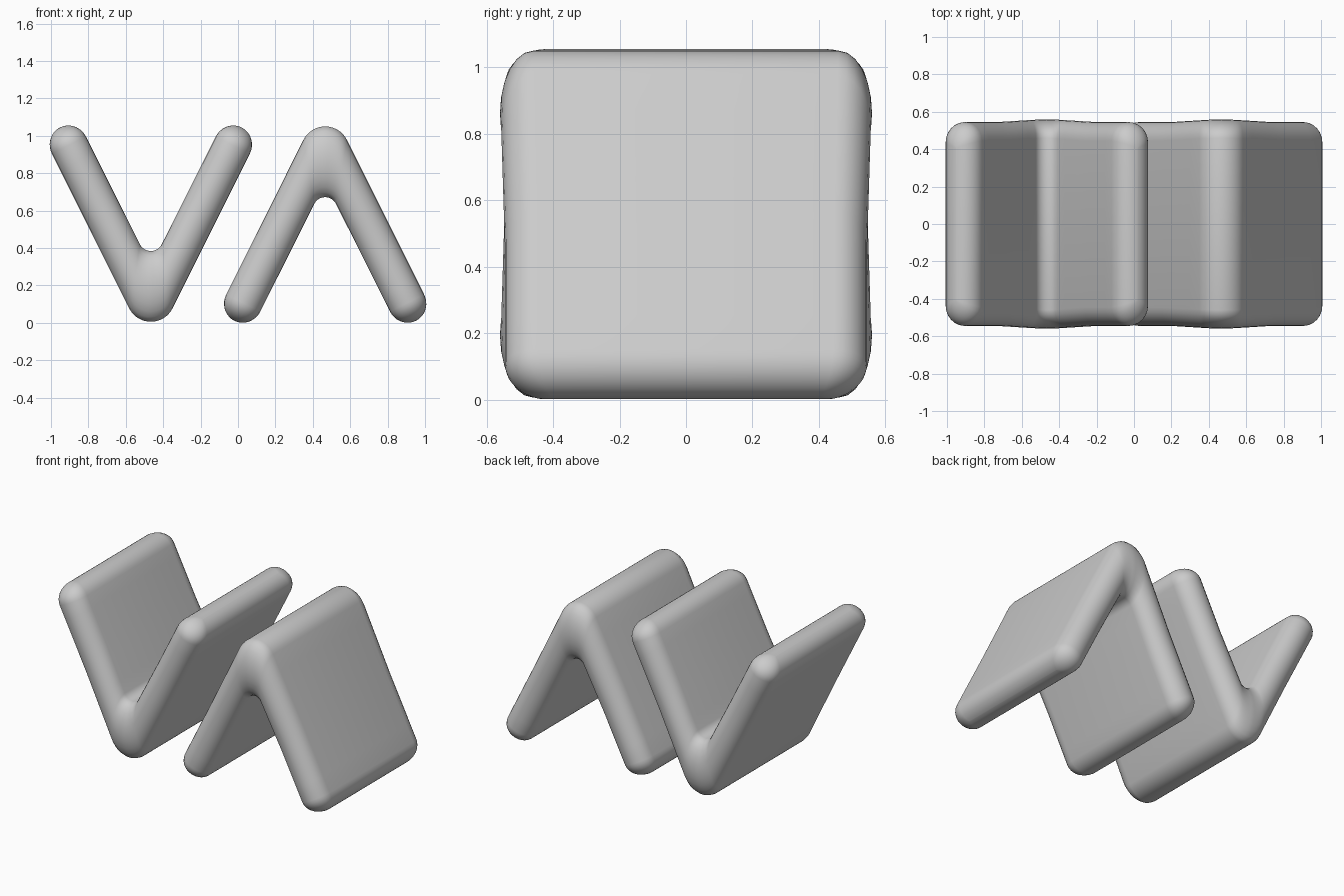
import bpy, bmesh, math
from mathutils import Vector

cube = bpy.data.objects.get("Cube")
if cube:
    bpy.data.objects.remove(cube)

grey = bpy.data.materials.new("plain grey")
grey.use_nodes = True
colour = (0.6, 0.6, 0.6, 1)
grey.diffuse_color = colour
grey.node_tree.nodes["Principled BSDF"].inputs["Base Color"].default_value = colour

HALF = 0.102                    # half thickness of the slab
HEIGHT = 1.056
TURN = math.atan(2)             # slope of each arm
ALONG = Vector((math.cos(TURN), math.sin(TURN)))
OUT = Vector((math.sin(TURN), -math.cos(TURN)))
TIP = Vector((0.438, 0.95))     # centre of the rounded arm end


def half_stations():
    """Outer point, inner point and half depth, from the fold to the arm end."""
    stations = []
    for i in range(9):          # rounded fold
        a = TURN * i / 8
        d = Vector((math.sin(a), -math.cos(a)))
        stations.append((Vector((0, 0.136)) + d * 0.13,
                         Vector((0, 0.449)) + d * 0.065, 0.56 - 0.004 * i / 8))
    outer, inner, _ = stations[-1]
    for i in range(1, 9):       # straight arm
        f = i / 8
        stations.append((outer.lerp(TIP + OUT * HALF, f),
                         inner.lerp(TIP - OUT * HALF, f), 0.556 - 0.011 * min(1, f * 2)))
    for i in range(1, 10):      # rounded arm end
        a = math.pi / 2 * i / 9.1
        c = TIP + ALONG * (0.106 * math.sin(a))
        w = OUT * (HALF * math.cos(a))
        stations.append((c + w, c - w, 0.545 - 0.14 * (1 - math.cos(a))))
    return stations


def ring(bm, outer, inner, depth, side):
    """One slab cross-section with fully rounded front and back edges."""
    mid, half = (outer + inner) / 2, (outer - inner) / 2
    r = min(0.1, half.length)
    verts = []
    for end in (1, -1):
        for i in range(13):
            a = math.pi * i / 12
            p = mid + half * (math.cos(a) * end)
            y = end * (depth - r + r * math.sin(a))
            verts.append(bm.verts.new((side * p.x, y, p.y)))
    return verts


def folded_slab(name):
    bm = bmesh.new()
    half = half_stations()
    path = [(s, -1) for s in reversed(half[1:])] + [(s, 1) for s in half]
    rings = [ring(bm, *s, side) for s, side in path]
    for a, b in zip(rings, rings[1:]):
        for i in range(len(a)):
            j = (i + 1) % len(a)
            bm.faces.new((a[i], a[j], b[j], b[i]))
    bm.faces.new(rings[0])
    bm.faces.new(rings[-1])
    bmesh.ops.recalc_face_normals(bm, faces=bm.faces)
    mesh = bpy.data.meshes.new(name)
    bm.to_mesh(mesh)
    bm.free()
    mesh.materials.append(grey)
    mesh.shade_smooth()
    obj = bpy.data.objects.new(name, mesh)
    bpy.context.collection.objects.link(obj)
    return obj


# Upright fold, and the same piece turned upside down beside it
upright = folded_slab("upright_folded_slab")
upright.location.x = -0.466
inverted = folded_slab("inverted_folded_slab")
inverted.rotation_euler.y = math.pi
inverted.location = (0.466, 0, HEIGHT)
